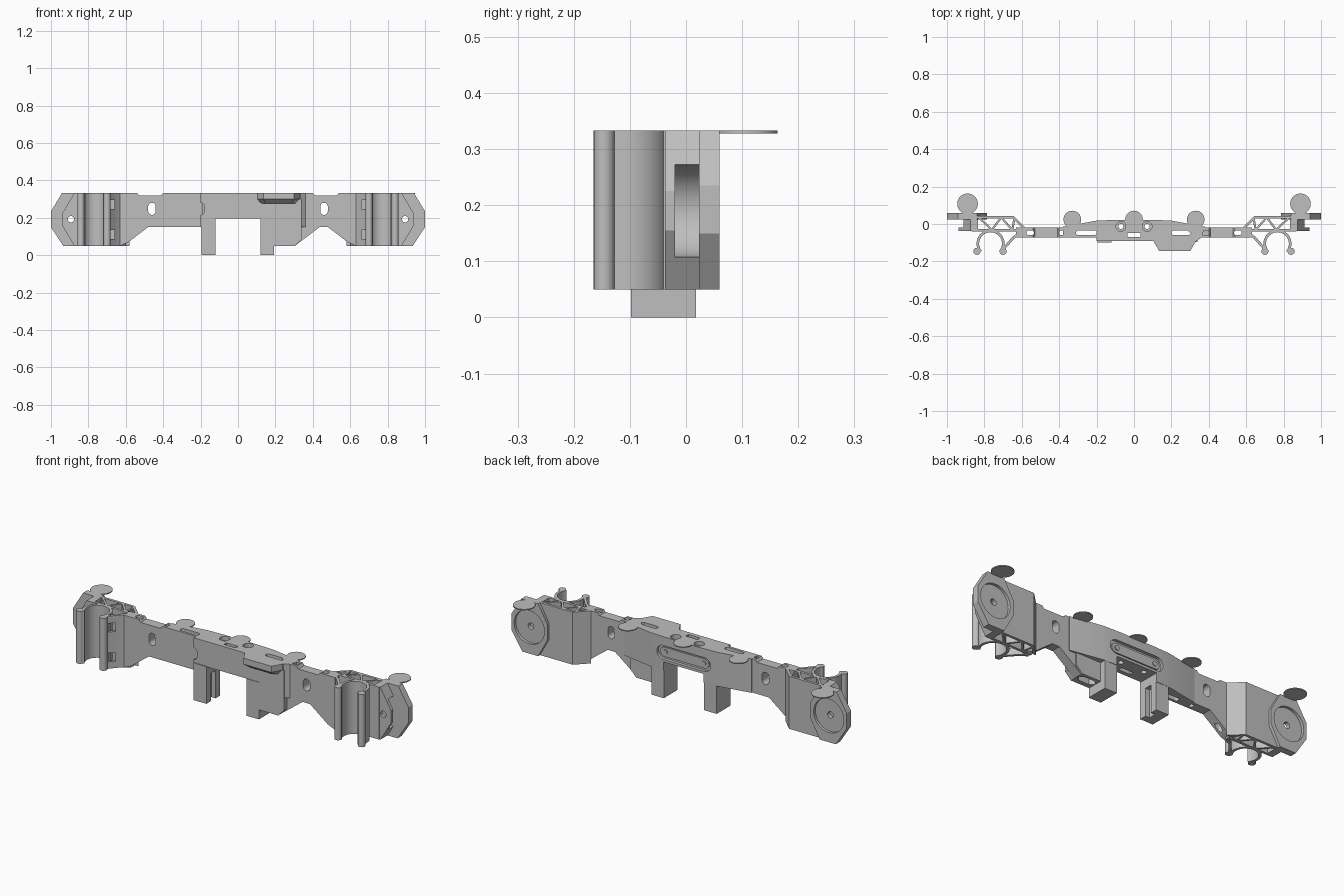
import bpy, bmesh, math
from mathutils import Vector

old = bpy.data.objects.get("Cube")
if old:
    bpy.data.objects.remove(old, do_unlink=True)

grey = bpy.data.materials.new("plain grey")
grey.use_nodes = True
grey.diffuse_color = (0.52, 0.52, 0.52, 1)
grey.node_tree.nodes["Principled BSDF"].inputs["Base Color"].default_value = grey.diffuse_color

TOP, LOW = 0.333, 0.05


def prism(name, pts, lo, hi, axis="z", s=1, low_pts=None):
    """Extrude a 2D outline: (x, y) along z, or (x, z) along y. s mirrors x."""
    bm = bmesh.new()
    rings = []
    for level, ring in ((lo, low_pts or pts), (hi, pts)):
        rings.append([bm.verts.new((s * a, b, level) if axis == "z" else (s * a, level, b))
                      for a, b in ring])
    n = len(pts)
    for ring in rings:
        bm.faces.new(ring)
    for i in range(n):
        j = (i + 1) % n
        bm.faces.new((rings[0][i], rings[0][j], rings[1][j], rings[1][i]))
    bmesh.ops.recalc_face_normals(bm, faces=bm.faces)
    mesh = bpy.data.meshes.new(name)
    bm.to_mesh(mesh)
    bm.free()
    mesh.materials.append(grey)
    ob = bpy.data.objects.new(name, mesh)
    bpy.context.scene.collection.objects.link(ob)
    return ob


def rect(x0, x1, y0, y1):
    return [(x0, y0), (x1, y0), (x1, y1), (x0, y1)]


def circle(x, y, r, n=40):
    return [(x + r * math.cos(math.tau * i / n), y + r * math.sin(math.tau * i / n)) for i in range(n)]


def oblong(x0, x1, y0, y1, n=8):
    """Rounded slot outline, long in either direction."""
    r = min(x1 - x0, y1 - y0) / 2
    pts = []
    for k, (cx, cy) in enumerate(((x1 - r, y1 - r), (x0 + r, y1 - r), (x0 + r, y0 + r), (x1 - r, y0 + r))):
        for i in range(n):
            a = (k + (i + 0.5) / n) * math.pi / 2
            pts.append((cx + r * math.cos(a), cy + r * math.sin(a)))
    return pts


def ribbon(path, t):
    """Outline of a wall of thickness t following a path."""
    p = [Vector(q) for q in path]
    left, right = [], []
    for i, q in enumerate(p):
        d = (p[min(i + 1, len(p) - 1)] - p[max(i - 1, 0)]).normalized()
        nrm = Vector((-d.y, d.x)) * t / 2
        left.append(tuple(q + nrm))
        right.append(tuple(q - nrm))
    return left + right[::-1]


def cut(targets, pts, lo, hi, axis="z", s=1):
    """Subtract a prism from each target and discard the cutter."""
    cutter = prism("cutter", pts, lo, hi, axis, s)
    cutter.hide_render = True
    for ob in targets:
        mod = ob.modifiers.new("cut", "BOOLEAN")
        mod.operation, mod.solver, mod.object = "DIFFERENCE", "EXACT", cutter
        deps = bpy.context.evaluated_depsgraph_get()
        mesh = bpy.data.meshes.new_from_object(ob.evaluated_get(deps))
        ob.modifiers.clear()
        ob.data = mesh
    bpy.data.objects.remove(cutter, do_unlink=True)


for s, side in ((1, "left"), (-1, "right")):
    # Slender arm with its raked underside, slots and window
    arm = prism(side + "_arm", [(0.19, 0.15), (0.48, 0.15), (0.54, 0.105), (0.585, 0.07), (0.63, LOW),
                                (0.63, TOP), (0.54, TOP), (0.53, 0.32), (0.41, 0.32),
                                (0.40, TOP), (0.19, TOP)], -0.073, -0.02, "y", s)
    cut([arm], oblong(0.44, 0.48, 0.215, 0.28), -0.2, 0.1, "y", s)
    for a, b in ((0.20, 0.40), (0.535, 0.575)):
        cut([arm], oblong(a, b, -0.06, -0.034), 0, 0.5, "z", s)

    # Open frame of the wing: outer walls and zigzag braces
    prism(side + "_wing_back_wall", [(0.87, 0.03), (0.87, 0.044), (0.645, 0.044), (0.58, -0.02),
                                     (0.60, -0.02), (0.65, 0.03)], LOW, TOP, "z", s)
    prism(side + "_wing_front_wall", rect(0.60, 0.87, -0.04, -0.026), LOW, TOP, "z", s)
    for i, (p, q) in enumerate((((0.83, 0.035), (0.76, -0.032)), ((0.76, -0.032), (0.71, 0.035)),
                                ((0.71, 0.035), (0.65, -0.032)), ((0.65, -0.032), (0.64, 0.03)))):
        prism(f"{side}_brace_{i}", ribbon((p, q), 0.011), LOW, TOP, "z", s)

    # Slanted support wall with two windows
    support = prism(side + "_clip_support", ribbon([(0.605, -0.045), (0.645, -0.073), (0.695, -0.13)], 0.014),
                    LOW, TOP, "z", s)
    for z0 in (0.087, 0.247):
        cut([support], rect(0.66, 0.685, z0, z0 + 0.047), -0.2, 0, "y", s)

    # Spring clip open to the front, with rounded lips
    arc = [(0.767 + 0.068 * math.cos(a), -0.105 + 0.068 * math.sin(a))
           for a in (math.radians(-40 + 260 * i / 30) for i in range(31))]
    prism(side + "_clip", ribbon(arc, 0.014), LOW, TOP, "z", s)
    for name, x in (("inner", 0.70), ("outer", 0.84)):
        prism(f"{side}_{name}_clip_lip", circle(x, -0.146, 0.019, 16), LOW, TOP, "z", s)

    # End block with front tongue and round pocket
    block = prism(side + "_end_block", [(0.835, LOW), (0.875, LOW), (0.938, 0.155), (0.938, 0.225),
                                        (0.875, TOP), (0.835, TOP)], -0.037, 0.024, "y", s)
    cut([block], circle(0.92, 0.19, 0.083), -0.02, 0.03, "y", s)

    # Six-sided end plate with shallow round recess
    plate = prism(side + "_end_plate", [(0.84, LOW), (0.935, LOW), (1.0, 0.15), (1.0, 0.235), (0.94, TOP),
                                        (0.84, TOP), (0.785, 0.235), (0.785, 0.15)], 0.023, 0.06, "y", s)
    cut([plate], circle(0.893, 0.192, 0.09), 0.045, 0.1, "y", s)
    cut([plate, block], circle(0.893, 0.192, 0.017, 20), -0.1, 0.1, "y", s)

    # Thin round tabs
    prism(side + "_end_tab", circle(0.89, 0.108, 0.055), 0.328, TOP, "z", s)
    prism(side + "_middle_tab", circle(0.33, 0.024, 0.047), 0.328, TOP, "z", s)
prism("centre_tab", circle(0, 0.024, 0.047), 0.328, TOP)

# Centre housing with an arch below
centre = prism("centre_housing", [(-0.2, -0.092), (0.335, -0.092), (0.36, -0.073), (0.38, -0.015), (0.2, 0.018),
                                  (0.1, 0.022), (-0.1, 0.022), (-0.2, 0.018), (-0.38, -0.015),
                                  (-0.38, -0.073), (-0.2, -0.073)], 0.15, TOP)
cut([centre], rect(-0.12, 0.12, 0.1, 0.197), -0.3, 0.3, "y")

# Deeper body on one side, with raked end
body = prism("side_body", [(0.12, LOW), (0.305, LOW), (0.34, 0.085), (0.34, 0.30), (0.12, 0.30)],
             -0.095, -0.012, "y")
rear = prism("side_body_ramp", [(0.19, LOW), (0.305, LOW), (0.45, 0.16), (0.19, 0.16)], -0.07, -0.02, "y")

# Overhanging lip with bevelled underside
lip = prism("front_lip", [(0.10, -0.085), (0.135, -0.145), (0.30, -0.145), (0.335, -0.085)], 0.30, TOP)
bevel = prism("front_lip_bevel", [(0.10, -0.085), (0.135, -0.145), (0.30, -0.145), (0.335, -0.085)],
              0.275, 0.30, low_pts=[(0.12, -0.085), (0.15, -0.115), (0.285, -0.115), (0.315, -0.085)])

# Openings through the centre
cut([centre, body, rear], [(0.19, -0.05), (0.215, -0.07), (0.28, -0.07), (0.305, -0.05), (0.28, -0.03),
                           (0.215, -0.03)], 0.0, 0.5)
cut([centre], oblong(-0.31, -0.20, -0.06, -0.034), 0, 0.5)
cut([centre], rect(-0.035, 0.035, -0.07, -0.048), 0, 0.5)
cut([centre], oblong(-0.22, -0.18, 0.215, 0.28), -0.2, -0.06, "y")
for x in (-0.07, 0.07):
    cut([centre], circle(x, -0.013, 0.026, 24), 0.31, 0.5)
    cut([centre], circle(x, -0.013, 0.014, 16), 0, 0.5)

# Rear recess holding a rounded bar with two bolts
cut([centre], oblong(-0.16, 0.16, 0.21, 0.285), 0.005, 0.1, "y")
bar = prism("rear_bar", oblong(-0.145, 0.145, 0.222, 0.273), 0.0, 0.012, "y")
for x in (-0.115, 0.115):
    prism("rear_bolt", circle(x, 0.248, 0.013, 16), 0.0, 0.017, "y")

# Legs, one with an inner groove
left_leg = prism("left_leg", rect(0.12, 0.193, -0.098, 0.018), 0, 0.2)
right_leg = prism("right_leg", rect(-0.196, -0.12, -0.098, 0.018), 0, 0.2)
cut([right_leg], rect(-0.145, -0.1, -0.06, -0.02), -0.1, 0.19)

# Keep the rounded walls smooth and the corners sharp
bpy.ops.object.select_all(action="DESELECT")
for ob in bpy.context.scene.objects:
    if ob.type == "MESH":
        ob.select_set(True)
        bpy.context.view_layer.objects.active = ob
bpy.ops.object.shade_smooth_by_angle(angle=math.radians(30))
